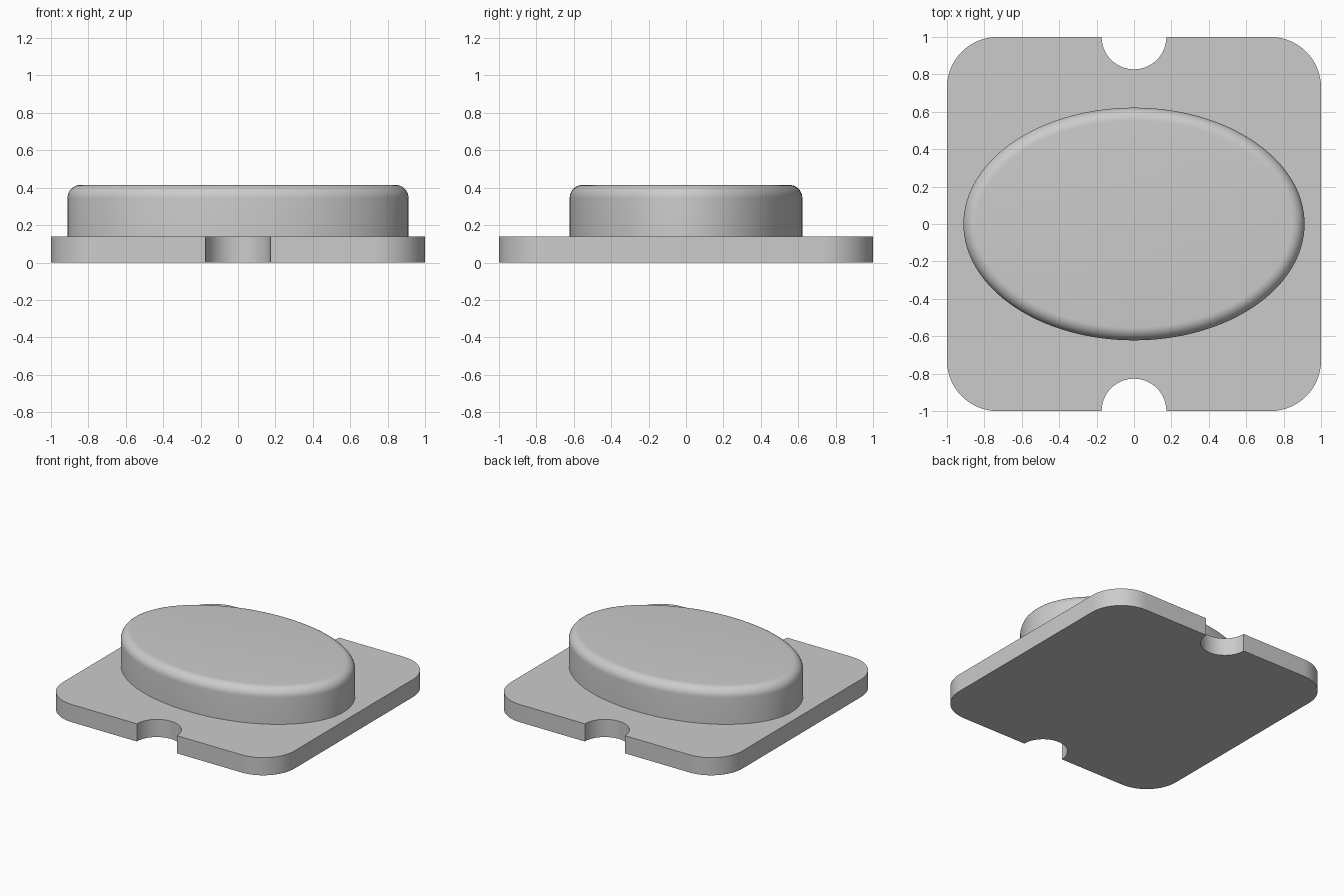
import bpy, bmesh
from math import sin, cos, pi, hypot, radians

if "Cube" in bpy.data.objects:
    bpy.data.objects.remove(bpy.data.objects["Cube"])

PLATE_TOP, DOME_TOP = 0.138, 0.415
CORNER, NOTCH = 0.27, 0.173
A, B, FILLET = 0.912, 0.622, 0.07


def arc(cx, cy, r, start, end, n):
    return [(cx + r * cos(radians(start + (end - start) * i / n)),
             cy + r * sin(radians(start + (end - start) * i / n))) for i in range(n + 1)]


def loft(name, rings):
    """Join stacked rings of equal length and cap both ends."""
    bm = bmesh.new()
    loops = [[bm.verts.new(p) for p in ring] for ring in rings]
    n = len(loops[0])
    for low, high in zip(loops, loops[1:]):
        for i in range(n):
            j = (i + 1) % n
            bm.faces.new((low[i], low[j], high[j], high[i]))
    bm.faces.new(loops[0][::-1])
    bm.faces.new(loops[-1])
    bmesh.ops.recalc_face_normals(bm, faces=bm.faces)
    mesh = bpy.data.meshes.new(name)
    bm.to_mesh(mesh)
    bm.free()
    obj = bpy.data.objects.new(name, mesh)
    bpy.context.collection.objects.link(obj)
    bpy.ops.object.select_all(action='DESELECT')
    obj.select_set(True)
    bpy.context.view_layer.objects.active = obj
    bpy.ops.object.shade_smooth_by_angle(angle=radians(30))
    return obj


# Base plate: rounded square with a half-round notch front and back
k = 1 - CORNER
half = (arc(0, -1, NOTCH, 180, 0, 32)
        + arc(k, -k, CORNER, -90, 0, 16)
        + arc(k, k, CORNER, 0, 90, 16))
outline = half + [(-x, -y) for x, y in half]
loft("base_plate", [[(x, y, z) for x, y in outline] for z in (0, PLATE_TOP)])


# Oval raised body with a rounded upper rim
def oval(inset, z, n=128):
    ring = []
    for i in range(n):
        t = 2 * pi * i / n
        nx, ny = B * cos(t), A * sin(t)
        d = hypot(nx, ny)
        ring.append((A * cos(t) - inset * nx / d, B * sin(t) - inset * ny / d, z))
    return ring


rings = [oval(0, PLATE_TOP)]
for i in range(11):
    a = pi / 2 * i / 10
    rings.append(oval(FILLET * (1 - cos(a)), DOME_TOP - FILLET * (1 - sin(a))))
loft("oval_body", rings)
